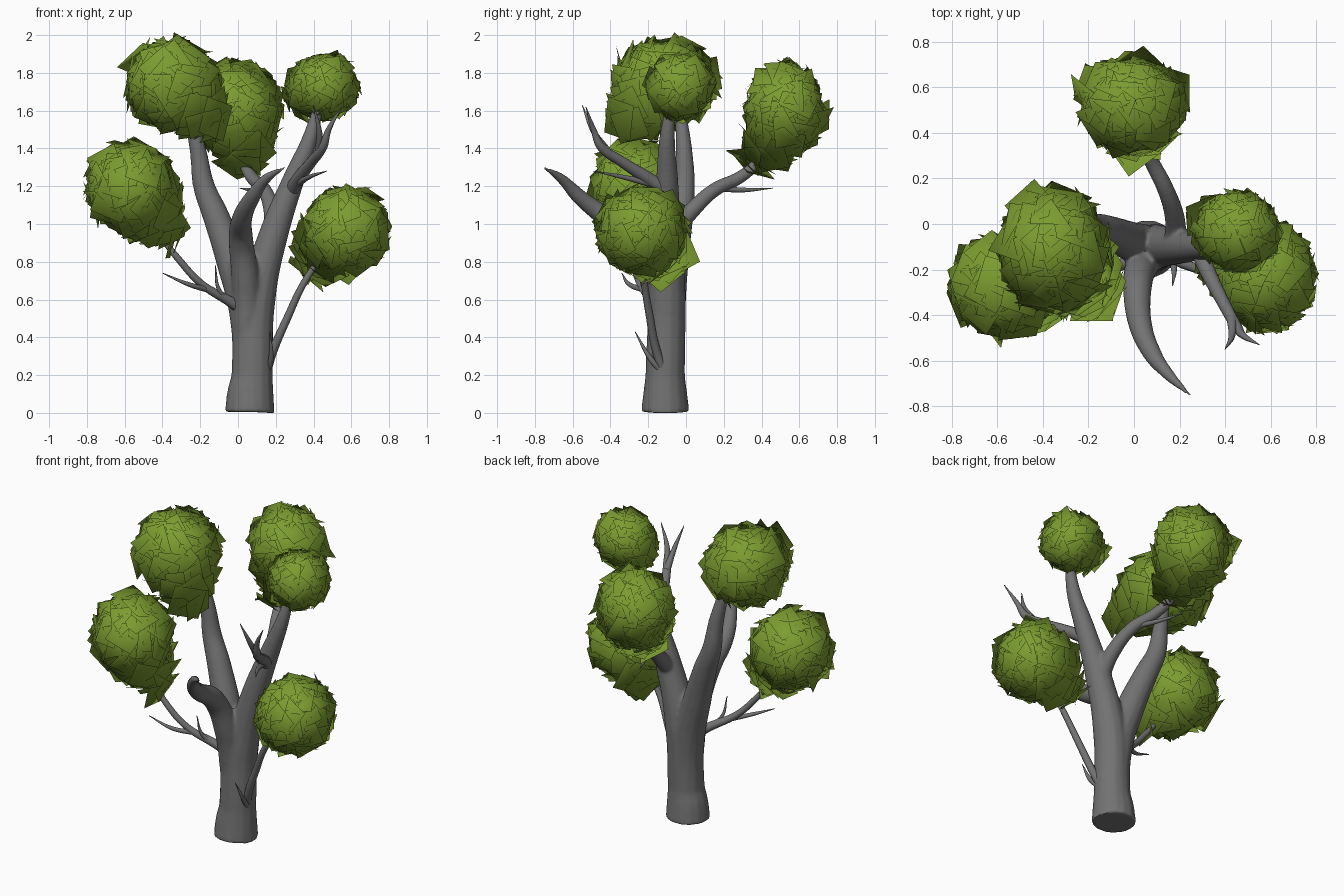
import bpy
import bmesh
import math
import random
from mathutils import Vector, Quaternion

random.seed(4)

if "Cube" in bpy.data.objects:
    bpy.data.objects.remove(bpy.data.objects["Cube"], do_unlink=True)


def make_material(name, colour):
    mat = bpy.data.materials.new(name)
    mat.use_nodes = True
    mat.diffuse_color = (*colour, 1)
    mat.node_tree.nodes["Principled BSDF"].inputs["Base Color"].default_value = (*colour, 1)
    return mat


bark = make_material("grey bark", (.17, .17, .17))
leaf = make_material("leaf green", (.2, .335, .03))


def add_object(name, mesh, material):
    obj = bpy.data.objects.new(name, mesh)
    bpy.context.scene.collection.objects.link(obj)
    mesh.materials.clear()
    mesh.materials.append(material)
    return obj


def evaluated_mesh(obj):
    """Bake an object's modifiers or curve bevel, then drop the object."""
    graph = bpy.context.evaluated_depsgraph_get()
    mesh = bpy.data.meshes.new_from_object(obj.evaluated_get(graph))
    bpy.data.objects.remove(obj, do_unlink=True)
    return mesh


def tube_mesh(paths):
    """Tapered round tubes through points given as (x, y, z, radius)."""
    curve = bpy.data.curves.new("branch_path", "CURVE")
    curve.dimensions = "3D"
    curve.bevel_depth = 1
    curve.bevel_resolution = 5
    curve.resolution_u = 6
    curve.use_fill_caps = True
    for path in paths:
        spline = curve.splines.new("BEZIER")
        spline.bezier_points.add(len(path) - 1)
        for point, (x, y, z, radius) in zip(spline.bezier_points, path):
            point.co = (x, y, z)
            point.radius = radius
            point.handle_left_type = point.handle_right_type = "AUTO"
    obj = bpy.data.objects.new("branch_path", curve)
    bpy.context.scene.collection.objects.link(obj)
    return evaluated_mesh(obj)


def shade_smooth(obj):
    bpy.ops.object.select_all(action="DESELECT")
    obj.select_set(True)
    bpy.context.view_layer.objects.active = obj
    bpy.ops.object.shade_smooth_by_angle(angle=math.radians(50))


def branch(name, *paths):
    shade_smooth(add_object(name, tube_mesh(paths), bark))


# Trunk and heavy limbs, fused into one smooth body
left_limb = [(.06, -.11, .005, .13), (.06, -.11, .09, .12), (.07, -.11, .2, .105),
             (.055, -.1, .5, .098), (-.03, -.07, .8, .085), (-.12, -.03, 1.05, .07),
             (-.18, -.01, 1.2, .058), (-.21, -.01, 1.38, .045), (-.26, -.03, 1.6, .03)]
right_limb = [(.07, -.11, .005, .125), (.08, -.11, .2, .105), (.1, -.1, .6, .1),
              (.19, -.1, .95, .078), (.3, -.1, 1.25, .058),
              (.38, -.1, 1.45, .042), (.43, -.08, 1.64, .025)]
front_limb = [(.05, -.12, .4, .075), (.04, -.17, .7, .075), (.015, -.27, .93, .065),
              (.025, -.43, 1.04, .053), (.075, -.56, 1.14, .042),
              (.15, -.66, 1.24, .027), (.25, -.755, 1.3, .007)]
back_limb = [(.18, -.08, .95, .05), (.18, .02, 1.06, .045), (.14, .15, 1.18, .038),
             (.07, .29, 1.25, .034), (.03, .38, 1.33, .028), (.0, .46, 1.5, .015)]
body = add_object("trunk", tube_mesh([left_limb, right_limb, front_limb, back_limb]), bark)
remesh = body.modifiers.new("fuse", "REMESH")
remesh.mode = "VOXEL"
remesh.voxel_size = .01
soften = body.modifiers.new("soften", "SMOOTH")
soften.factor = .5
soften.iterations = 6
trunk = add_object("trunk_and_limbs", evaluated_mesh(body), bark)
shade_smooth(trunk)

# Thin forked branches and their twigs
branch("upper_front_branch",
       [(.28, -.1, 1.17, .04), (.32, -.2, 1.24, .035), (.39, -.34, 1.33, .028),
        (.45, -.45, 1.41, .024), (.48, -.49, 1.5, .015), (.55, -.53, 1.62, .002)],
       [(.43, -.42, 1.39, .022), (.43, -.49, 1.49, .015), (.4, -.55, 1.63, .002)],
       [(.31, -.17, 1.21, .02), (.38, -.34, 1.25, .012), (.47, -.49, 1.28, .002)])
branch("back_twig",
       [(.13, .16, 1.19, .018), (.08, .3, 1.18, .013), (.01, .46, 1.19, .002)])
branch("right_low_branch",
       [(.04, -.13, .54, .035), (-.06, -.18, .6, .026), (-.19, -.24, .68, .02),
        (-.32, -.28, .82, .018), (-.46, -.28, 1, .012)],
       [(-.15, -.22, .65, .016), (-.26, -.3, .68, .012), (-.4, -.34, .74, .002)],
       [(-.04, -.17, .59, .016), (-.1, -.22, .65, .011), (-.12, -.25, .78, .002)])
branch("left_low_branch",
       [(.15, -.12, .22, .025), (.19, -.16, .34, .023), (.26, -.19, .5, .021),
        (.35, -.22, .69, .018), (.48, -.23, .88, .012)],
       [(.16, -.13, .22, .016), (.175, -.19, .29, .014), (.17, -.27, .43, .002)])


def foliage(name, centre, radii, tail, count):
    """Overlapping square leaf cards on a ball drawn out towards its tail."""
    bm = bmesh.new()
    centre, tail = Vector(centre), Vector(tail)
    tail_way = tail.normalized()
    golden = math.pi * (3 - math.sqrt(5))
    for i in range(count):
        z = 1 - 2 * (i + .5) / count
        ring = math.sqrt(1 - z * z)
        out = Vector((ring * math.cos(i * golden), ring * math.sin(i * golden), z))
        spot = centre + Vector([a * b for a, b in zip(out, radii)]) * random.uniform(.86, .96)
        spot += tail * max(0, out.dot(tail_way)) ** 4
        # Face outwards with a random tilt and spin
        tilt = Vector([random.gauss(0, .22) for _ in range(3)])
        normal = (out + tilt).normalized()
        turn = normal.to_track_quat("Z", "Y") @ Quaternion((0, 0, 1), random.uniform(0, math.tau))
        half = max(radii) * random.uniform(.27, .39)
        corners = [(-1, -1), (1, -1), (1, 1), (-1, 1)]
        bm.faces.new([bm.verts.new(spot + turn @ Vector((a * half, b * half, 0)))
                      for a, b in corners]).smooth = True
    mesh = bpy.data.meshes.new(name)
    bm.to_mesh(mesh)
    bm.free()
    # Shade the cards together as one soft ball
    mesh.normals_split_custom_set_from_vertices(
        [(v.co - centre).normalized() for v in mesh.vertices])
    add_object(name, mesh, leaf)


# Leaf clumps at the branch ends
foliage("top_right_foliage", (-.36, -.11, 1.75), (.22, .26, .22), (.13, -.1, -.12), 150)
foliage("back_foliage", (-.01, .53, 1.61), (.22, .19, .24), (.02, -.09, -.13), 150)
foliage("top_left_foliage", (.455, -.03, 1.73), (.18, .16, .17), (-.04, .01, -.02), 120)
foliage("low_right_foliage", (-.565, -.27, 1.19), (.23, .21, .24), (.1, -.03, -.11), 150)
foliage("low_left_foliage", (.575, -.23, .965), (.21, .23, .22), (-.09, .05, -.08), 150)
